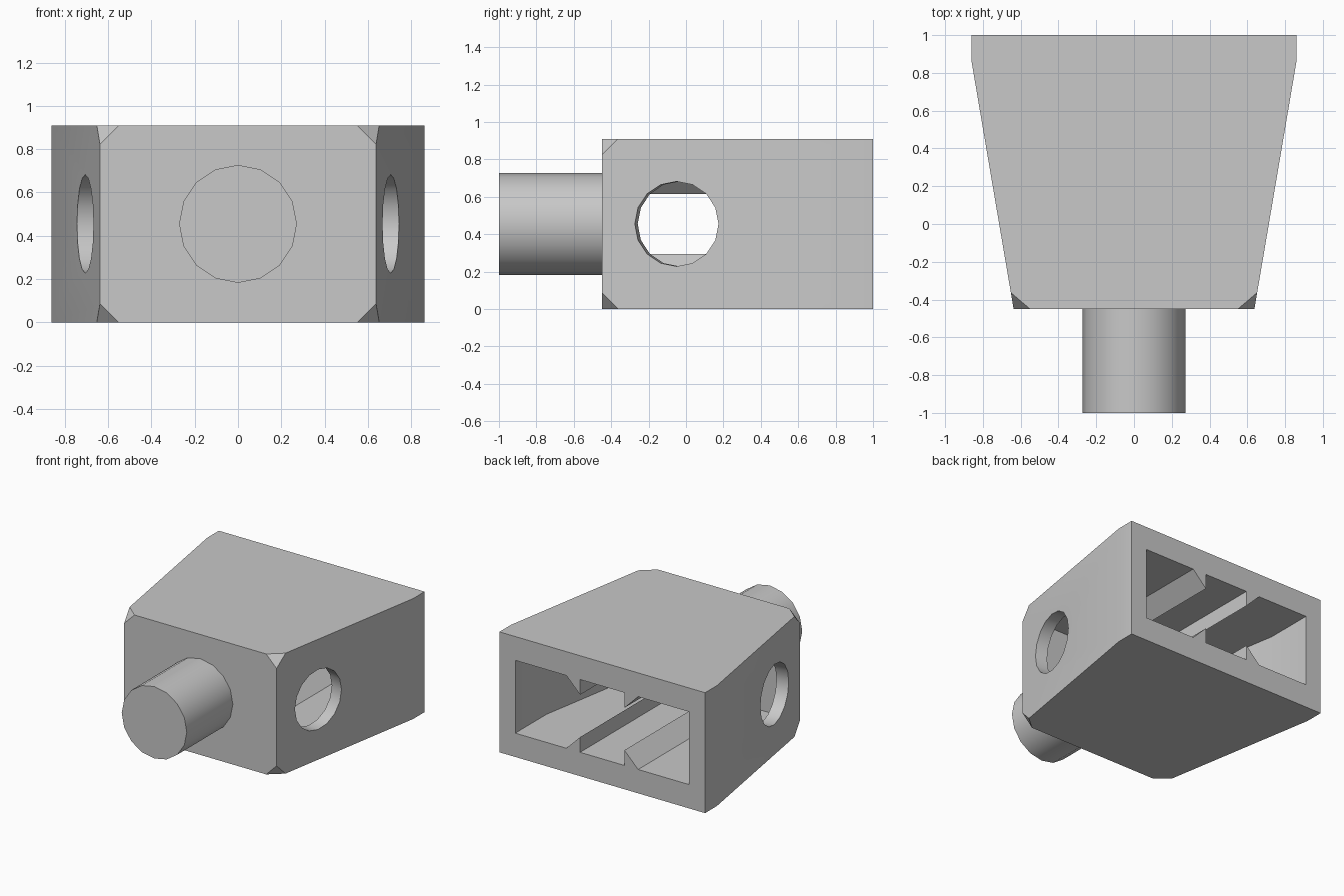
import bpy, bmesh, math
from mathutils import Vector, Matrix

if "Cube" in bpy.data.objects:
    bpy.data.objects.remove(bpy.data.objects["Cube"], do_unlink=True)

FRONT, BACK, HEIGHT, MID = -0.45, 1.0, 0.91, 0.455
TAPER = 0.17      # sideways slope of the side walls
KINK_X, KINK_Y = 0.86, 0.86

grey = bpy.data.materials.new("light_grey")
grey.use_nodes = True
grey.diffuse_color = (0.58, 0.58, 0.58, 1)
grey.node_tree.nodes["Principled BSDF"].inputs["Base Color"].default_value = (0.58, 0.58, 0.58, 1)


def finish(name, bm):
    bmesh.ops.recalc_face_normals(bm, faces=bm.faces)
    mesh = bpy.data.meshes.new(name)
    bm.to_mesh(mesh)
    bm.free()
    mesh.materials.append(grey)
    ob = bpy.data.objects.new(name, mesh)
    bpy.context.collection.objects.link(ob)
    return ob


def prism(profile, y0, y1):
    """Extrude an (x, z) profile along y."""
    bm = bmesh.new()
    face = bm.faces.new([bm.verts.new((x, y0, z)) for x, z in profile])
    ext = bmesh.ops.extrude_face_region(bm, geom=[face])["geom"]
    verts = [v for v in ext if isinstance(v, bmesh.types.BMVert)]
    bmesh.ops.translate(bm, verts=verts, vec=(0, y1 - y0, 0))
    return bm


def slice_off(bm, point, normal):
    """Cut away everything on the normal's side and cap the cut."""
    geom = bm.verts[:] + bm.edges[:] + bm.faces[:]
    bmesh.ops.bisect_plane(bm, geom=geom, dist=1e-5, plane_co=point,
                           plane_no=normal, clear_outer=True)
    bmesh.ops.holes_fill(bm, edges=[e for e in bm.edges if e.is_boundary], sides=0)


def taper_sides(bm, x, y):
    for s in (-1, 1):
        slice_off(bm, (s * x, y, 0), (s, -TAPER, 0))


def cylinder(name, radius, depth, matrix):
    bm = bmesh.new()
    bmesh.ops.create_cone(bm, cap_ends=True, segments=16, radius1=radius,
                          radius2=radius, depth=depth, matrix=matrix)
    return finish(name, bm)


def smooth(ob):
    bpy.ops.object.select_all(action='DESELECT')
    ob.select_set(True)
    bpy.context.view_layer.objects.active = ob
    bpy.ops.object.shade_smooth_by_angle(angle=math.radians(30))


def subtract(ob, cutter):
    cutter.hide_render = True
    mod = ob.modifiers.new("cut", 'BOOLEAN')
    mod.operation, mod.solver, mod.object = 'DIFFERENCE', 'EXACT', cutter
    bpy.context.view_layer.objects.active = ob
    bpy.ops.object.modifier_apply(modifier=mod.name)
    bpy.data.objects.remove(cutter, do_unlink=True)


# Tapered body with clipped front corners
bm = prism([(-KINK_X, 0), (KINK_X, 0), (KINK_X, HEIGHT), (-KINK_X, HEIGHT)], FRONT, BACK)
taper_sides(bm, KINK_X, KINK_Y)
front_x = KINK_X - TAPER * (KINK_Y - FRONT)
clip = 0.087
for s in (-1, 1):
    for z, up in ((0, -1), (HEIGHT, 1)):
        a = Vector((s * (front_x - clip), FRONT, z))
        b = Vector((s * front_x, FRONT, z - up * clip))
        c = Vector((s * (front_x + TAPER * clip), FRONT + clip, z))
        n = (b - a).cross(c - a)
        if n.z * up < 0:
            n.negate()
        slice_off(bm, a, n)
body = finish("body", bm)

# Rear cavity: its profile leaves ramped teeth on floor and ceiling
half = [(0.727, 0), (0.30, 0), (0.185, 0.115), (0.185, 0)]
low, high = 0.18, 0.73
floor = [(x, low + h) for x, h in half] + [(-x, low + h) for x, h in reversed(half)]
ceiling = [(x, high - h) for x, h in half] + [(-x, high - h) for x, h in reversed(half)]
bm = prism(floor + ceiling[::-1], -0.27, BACK + 0.1)
taper_sides(bm, 0.727, 0.63)
subtract(body, finish("cavity_cutter", bm))

# Round holes square to the slanted side walls
for s in (-1, 1):
    hole_x = KINK_X - TAPER * (KINK_Y + 0.05)
    place = (Matrix.Translation((s * hole_x, -0.05, MID))
             @ Matrix.Rotation(-s * math.atan(TAPER), 4, 'Z')
             @ Matrix.Rotation(math.pi / 2, 4, 'Y'))
    subtract(body, cylinder("hole_cutter", 0.227, 0.4, place))
smooth(body)

# Front peg
peg_end = FRONT + 0.02
peg = cylinder("front_peg", 0.272, peg_end + 1,
               Matrix.Translation((0, (peg_end - 1) / 2, MID))
               @ Matrix.Rotation(math.pi / 2, 4, 'X'))
smooth(peg)
